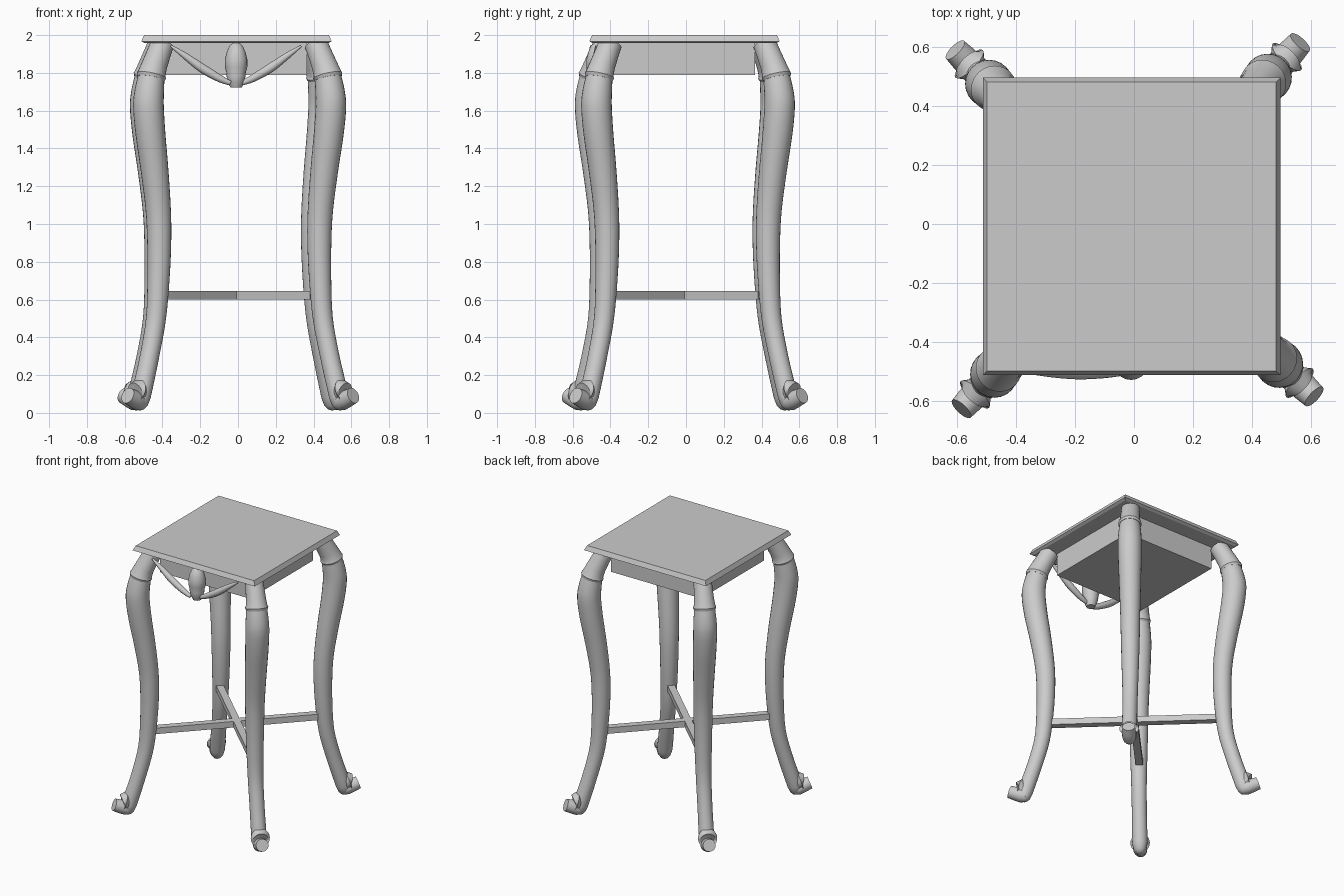
import bpy, bmesh, math
from mathutils import Vector, Matrix

if "Cube" in bpy.data.objects:
    bpy.data.objects.remove(bpy.data.objects["Cube"])

C = Vector((-0.008, -0.008, 0))  # shared axis of the stool


def finish(bm, name, smooth=True):
    bmesh.ops.recalc_face_normals(bm, faces=bm.faces)
    me = bpy.data.meshes.new(name)
    bm.to_mesh(me)
    bm.free()
    ob = bpy.data.objects.new(name, me)
    bpy.context.collection.objects.link(ob)
    if smooth:
        bpy.ops.object.select_all(action='DESELECT')
        ob.select_set(True)
        bpy.context.view_layer.objects.active = ob
        bpy.ops.object.shade_smooth_by_angle(angle=math.radians(35))
    return ob


def smooth_points(pts, sub):
    """Catmull-Rom subdivision of rows of numbers."""
    v = [Vector(p) for p in pts]
    out = []
    for i in range(len(v) - 1):
        a, b, c, d = v[max(i - 1, 0)], v[i], v[i + 1], v[min(i + 2, len(v) - 1)]
        for k in range(sub):
            t = k / sub
            out.append(0.5 * (2 * b + (c - a) * t + (2 * a - 5 * b + 4 * c - d) * t * t
                              + (3 * b - a - 3 * c + d) * t ** 3))
    return out + [v[-1]]


def tube(name, pts, sides=24, matrix=Matrix()):
    """Round tube along (x, z, radius) points lying in the xz plane."""
    bm = bmesh.new()
    rings = []
    for i, (x, z, r) in enumerate(pts):
        p, q = pts[max(i - 1, 0)], pts[min(i + 1, len(pts) - 1)]
        t = Vector((q[0] - p[0], q[1] - p[1])).normalized()
        n = Vector((-t.y, 0, t.x))
        ring = []
        for k in range(sides):
            a = 2 * math.pi * k / sides
            ring.append(bm.verts.new(Vector((x, 0, z)) + n * (r * math.cos(a))
                                     + Vector((0, r * math.sin(a), 0))))
        rings.append(ring)
    for a, b in zip(rings, rings[1:]):
        for k in range(sides):
            j = (k + 1) % sides
            bm.faces.new((a[k], a[j], b[j], b[k]))
    bm.faces.new(rings[0])
    bm.faces.new(rings[-1])
    bm.transform(matrix)
    return finish(bm, name)


def slab(name, levels, centre):
    """Stack of square levels (half_size, z)."""
    bm = bmesh.new()
    rings = [[bm.verts.new((centre.x + h * sx, centre.y + h * sy, z))
              for sx, sy in ((-1, -1), (1, -1), (1, 1), (-1, 1))] for h, z in levels]
    for a, b in zip(rings, rings[1:]):
        for k in range(4):
            j = (k + 1) % 4
            bm.faces.new((a[k], a[j], b[j], b[k]))
    bm.faces.new(rings[0])
    bm.faces.new(rings[-1])
    return finish(bm, name, False)


# Seat with moulded edge, and the box apron below it
slab("seat", [(0.485, 1.957), (0.504, 1.967), (0.489, 2.0)], C)
slab("apron", [(0.372, 1.79), (0.372, 1.96)], C)

# Leg profiles: (distance from axis, height, radius)
knee = [(0.575, 1.955, 0.062), (0.605, 1.90, 0.064), (0.637, 1.84, 0.068), (0.655, 1.80, 0.073),
        (0.66, 1.785, 0.079), (0.664, 1.77, 0.073)]
shank = smooth_points([(0.66, 1.785, 0.070), (0.677, 1.70, 0.078), (0.683, 1.62, 0.081),
                       (0.668, 1.48, 0.079), (0.635, 1.28, 0.073), (0.608, 1.08, 0.067),
                       (0.600, 0.92, 0.064), (0.605, 0.72, 0.059), (0.625, 0.50, 0.053),
                       (0.675, 0.30, 0.051), (0.728, 0.13, 0.052), (0.742, 0.08, 0.050)], 4)
shank += [(0.750, 0.045, 0.042), (0.754, 0.025, 0.028), (0.756, 0.015, 0.010)]
toe = [(0.735, 0.055, 0.040), (0.765, 0.060, 0.047), (0.80, 0.075, 0.047), (0.845, 0.092, 0.043)]
collar = [(0.745, 0.085, 0.045), (0.765, 0.105, 0.052), (0.778, 0.115, 0.066),
          (0.786, 0.112, 0.050)]

for side, deg in (("back_right", 47.5), ("back_left", 135), ("front_left", 227), ("front_right", 317)):
    m = Matrix.Translation(C) @ Matrix.Rotation(math.radians(deg), 4, 'Z')
    tube(side + "_leg_top", knee, matrix=m)
    tube(side + "_leg", shank, matrix=m)
    tube(side + "_toe", toe, matrix=m)
    tube(side + "_foot_collar", collar, matrix=m)

# Diagonal cross stretchers
for i, deg in enumerate((46.5, 136.5)):
    bm = bmesh.new()
    bmesh.ops.create_cube(bm, size=1)
    bm.transform(Matrix.Translation(C + Vector((0, 0, 0.623))) @ Matrix.Rotation(math.radians(deg), 4, 'Z')
                 @ Matrix.Diagonal((1.12, 0.05, 0.045, 1)))
    finish(bm, f"stretcher_{i + 1}", False)

# Front ornament: turned drop with a spindle swag on either side
drop = [(0, 1.958, 0.018), (0, 1.945, 0.034), (0, 1.91, 0.05), (0, 1.87, 0.06), (0, 1.83, 0.059),
        (0, 1.795, 0.05), (0, 1.785, 0.051), (0, 1.75, 0.042), (0, 1.722, 0.03)]
tube("front_drop", drop, 20, Matrix.Translation((-0.01, -0.468, 0)))
swag = smooth_points([(0.03, 1.745, 0.012), (0.09, 1.772, 0.02), (0.18, 1.825, 0.024),
                      (0.27, 1.89, 0.017), (0.345, 1.943, 0.006)], 4)
for name, sx, y in (("left_swag", -1, -0.502), ("right_swag", 1, -0.475)):
    tube(name, swag, 12, Matrix.Translation((-0.01, y, 0)) @ Matrix.Diagonal((sx, 1, 1, 1)))
